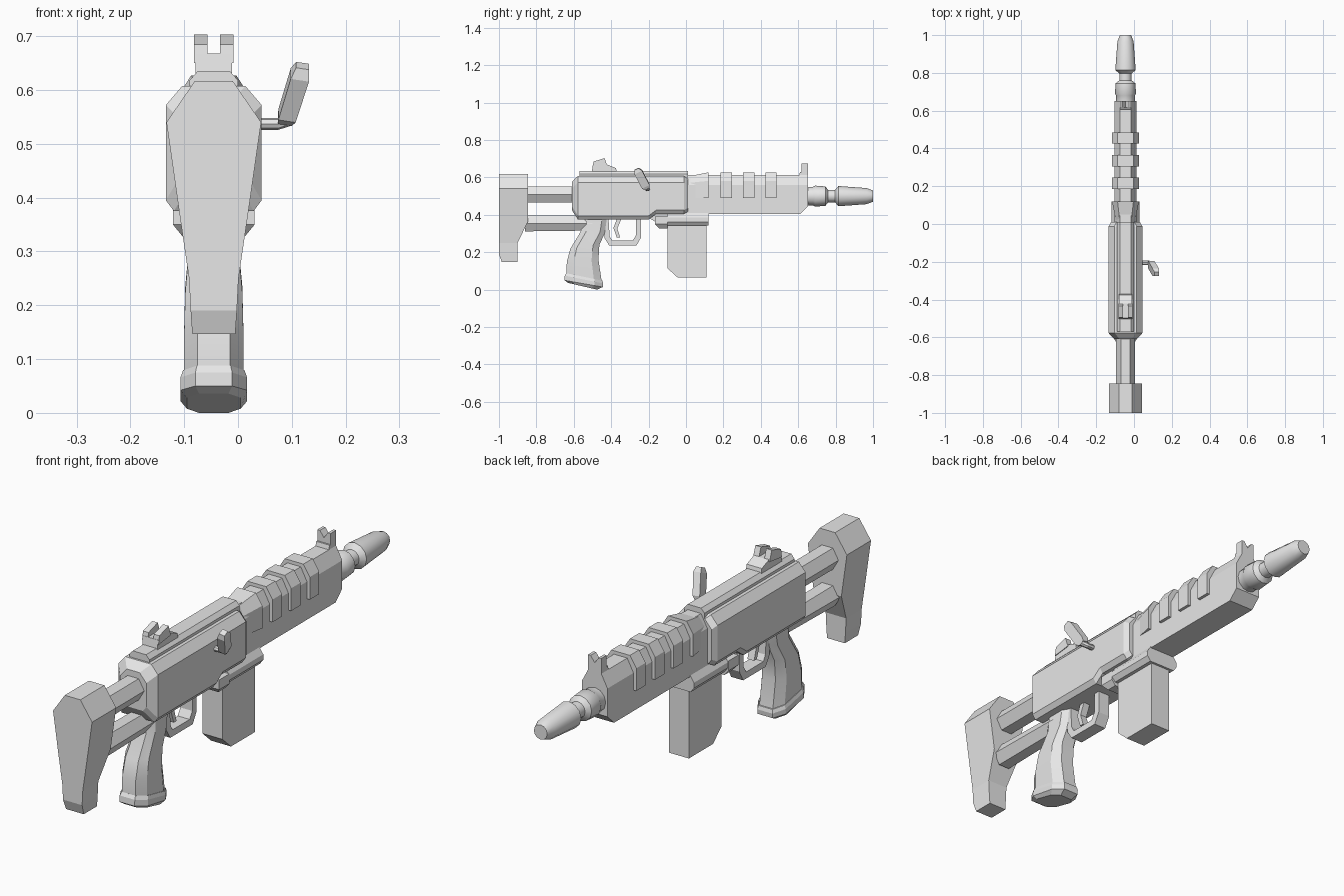
import bpy, bmesh, math
from mathutils import Vector

cube = bpy.data.objects.get("Cube")
if cube:
    bpy.data.objects.remove(cube, do_unlink=True)

CX = -0.045  # centre plane of the body

grey = bpy.data.materials.new("plain_grey")
grey.use_nodes = True
grey.diffuse_color = (0.8, 0.8, 0.8, 1)
grey.node_tree.nodes["Principled BSDF"].inputs["Base Color"].default_value = (0.8, 0.8, 0.8, 1)


def loft(name, rings, smooth=None):
    """Skin equal-length closed rings and cap both ends."""
    bm = bmesh.new()
    rows = [[bm.verts.new(p) for p in ring] for ring in rings]
    n = len(rows[0])
    for a, b in zip(rows, rows[1:]):
        for i in range(n):
            j = (i + 1) % n
            bm.faces.new((a[i], a[j], b[j], b[i]))
    bm.faces.new(rows[0])
    bm.faces.new(rows[-1])
    bmesh.ops.recalc_face_normals(bm, faces=bm.faces)
    mesh = bpy.data.meshes.new(name)
    bm.to_mesh(mesh)
    bm.free()
    mesh.materials.append(grey)
    obj = bpy.data.objects.new(name, mesh)
    bpy.context.collection.objects.link(obj)
    if smooth:
        bpy.ops.object.select_all(action='DESELECT')
        obj.select_set(True)
        bpy.context.view_layer.objects.active = obj
        bpy.ops.object.shade_smooth_by_angle(angle=math.radians(smooth))
    return obj


def prism(name, profile, x0, x1):
    """Side profile of (y, z) points extruded across x, relative to the centre plane."""
    return loft(name, [[(CX + x, y, z) for y, z in profile] for x in (x0, x1)])


def section(y, half):
    """Symmetric ring across x from a half profile of (x, z), bottom to top."""
    return ([(CX + x, y, z) for x, z in half] +
            [(CX - x, y, z) for x, z in reversed(half)])


def slab(y0, y1, z, hw):
    """Horizontal rectangle ring."""
    return [(CX - hw, y0, z), (CX + hw, y0, z), (CX + hw, y1, z), (CX - hw, y1, z)]


def turned(name, profile, z, sides, smooth=None):
    """Rings of (y, radius) about an axis along y."""
    rings = []
    for y, r in profile:
        angles = [math.tau * i / sides for i in range(sides)]
        rings.append([(CX + r * math.cos(a), y, z + r * math.sin(a)) for a in angles])
    return loft(name, rings, smooth)


# Shoulder stock and its two hexagonal tubes
loft("stock_butt", [slab(-1, -.845, .617, .035), slab(-1, -.845, .54, .088),
                    slab(-1, -.845, .365, .063), slab(-1, -.9, .25, .046),
                    slab(-1, -.9, .19, .043), slab(-.985, -.9, .147, .04)])
turned("upper_stock_tube", [(-.86, .05), (-.58, .05)], .508, 6)
turned("lower_stock_tube", [(-.86, .05), (-.5, .045)], .355, 6)


# Receiver with chamfered edges and a raised front underside
def receiver_ring(y, bottom, inset=0.0):
    hw = .089 - inset
    return section(y, [(hw - .015, bottom + inset), (hw, bottom + .02 + inset),
                       (hw, .572 - inset), (hw - .03, .607 - inset)])


loft("receiver", [receiver_ring(-.61, .395, .03), receiver_ring(-.578, .375),
                  receiver_ring(-.2, .375), receiver_ring(-.16, .405),
                  receiver_ring(-.012, .405), receiver_ring(.01, .405, .012)])
rail = [(.045, .59), (.045, .618), (.03, .635)]
loft("top_rail", [section(-.57, rail), section(.01, rail)])

# Handguard and its raised ribs
guard = [(.058, .405), (.058, .56), (.03, .613)]
nose = [(.058, .445), (.058, .56), (.03, .613)]
loft("handguard", [section(0, guard), section(.61, guard), section(.652, nose)])
rib = [(.071, .49), (.071, .582), (.042, .627)]
thin_rib = [(.05, .49), (.05, .57), (.03, .605)]
loft("handguard_collar", [section(.01, thin_rib), section(.12, rib)])
for i in range(3):
    y = .185 + i * .12
    loft(f"handguard_rib_{i + 1}", [section(y, rib), section(y + .06, rib)])

# Barrel and muzzle
turned("barrel", [(.64, .05), (.68, .05), (.69, .056), (.745, .052), (.76, .033),
                  (.797, .033), (.815, .054), (.965, .043), (1, .03)], .5, 12, 35)

# Front sight: a post with a V notch
front_sight = []
for y0, y1, z, in ((.6, .652, .59), (.61, .652, .63)):
    front_sight.append(slab(y0, y1, z, .03))
loft("front_sight_base", front_sight)
for side in (-1, 1):
    tip = [(0, .625), (.03, .625), (.03, .675), (.018, .675), (0, .65)]
    loft("front_sight_ear", [[(CX + side * x, y, z) for x, z in tip] for y in (.617, .652)])

# Rear sight: ramped base and two ears around a notch
prism("rear_sight_base", [(-.505, .62), (-.498, .668), (-.42, .668), (-.375, .65),
                          (-.368, .62)], -.034, .034)
for side in (-1, 1):
    prism("rear_sight_ear", [(-.5, .65), (-.494, .685), (-.435, .703), (-.42, .66)],
          side * .012, side * .037)

# Magazine, its well and the release catch
prism("magazine", [(-.1, .37), (.11, .37), (.11, .065), (-.045, .065), (-.1, .115)], -.045, .045)
loft("magazine_well", [slab(-.1, .12, .343, .06), slab(-.1, .12, .363, .075),
                       slab(-.1, .12, .385, .075), slab(-.1, .12, .41, .058)])
loft("magazine_catch", [slab(-.145, -.1, .328, .058), slab(-.165, -.1, .35, .076),
                        slab(-.165, -.1, .39, .076)])
prism("well_bridge", [(-.2, .385), (-.16, .36), (-.1, .36), (-.1, .42), (-.2, .42)], -.05, .05)

# Trigger guard loop and trigger
outer = [(-.44, .39), (-.435, .275), (-.41, .235), (-.265, .235), (-.24, .28), (-.24, .39)]
inner = [(-.415, .39), (-.408, .285), (-.395, .262), (-.285, .262), (-.268, .29), (-.268, .39)]
loop = [[(CX + x, y, z) for x, (y, z) in zip([s * .027] * 6, pts)]
        for s, pts in ((-1, outer), (1, outer), (1, inner), (-1, inner))]
for i in range(5):
    quad = [[ring[k] for ring in loop] for k in (i, i + 1)]
    loft("trigger_guard", quad)
prism("trigger", [(-.365, .39), (-.388, .33), (-.37, .278), (-.352, .278), (-.367, .327),
                  (-.34, .39)], -.015, .015)


# Grip with an octagonal section and a flared foot
def grip_ring(y0, z0, y1, z1, hw, cut=.45):
    ring = []
    for u, v in ((0, 1 - cut), (.22, 1), (.78, 1), (1, 1 - cut),
                 (1, cut - 1), (.78, -1), (.22, -1), (0, cut - 1)):
        ring.append((CX + hw * v, y0 + (y1 - y0) * u, z0 + (z1 - z0) * u))
    return ring


loft("grip", [grip_ring(-.555, .4, -.415, .4, .042), grip_ring(-.563, .31, -.43, .31, .046),
              grip_ring(-.618, .22, -.463, .24, .053), grip_ring(-.637, .15, -.468, .16, .055),
              grip_ring(-.64, .08, -.45, .04, .055)], 30)
loft("grip_foot", [grip_ring(-.64, .088, -.447, .048, .057), grip_ring(-.648, .075, -.443, .033, .062),
                   grip_ring(-.65, .05, -.445, .014, .062), grip_ring(-.63, .036, -.475, 0, .05)])

# Cocking handle: a short rod and a tilted paddle on the left side
rod = [(math.cos(a), math.sin(a)) for a in [math.tau * i / 8 for i in range(8)]]
loft("cocking_rod", [[(x, y + .013 * c, z + .011 * s) for c, s in rod]
                     for x, y, z in ((.02, -.205, .537), (.075, -.205, .537), (.1, -.215, .545))])


def paddle_ring(x, y, z, wx, wy):
    centre = Vector((x, y, z))
    across = Vector((wx, 0, -.15 * wx))
    along = Vector((0, wy, .5 * wy))
    return [centre + across * a + along * b for a, b in ((-1, -1), (1, -1), (1, 1), (-1, 1))]


loft("cocking_paddle", [paddle_ring(.087, -.208, .541, .013, .012), paddle_ring(.091, -.215, .552, .016, .02),
                        paddle_ring(.115, -.255, .628, .017, .02), paddle_ring(.12, -.265, .645, .012, .011)])
